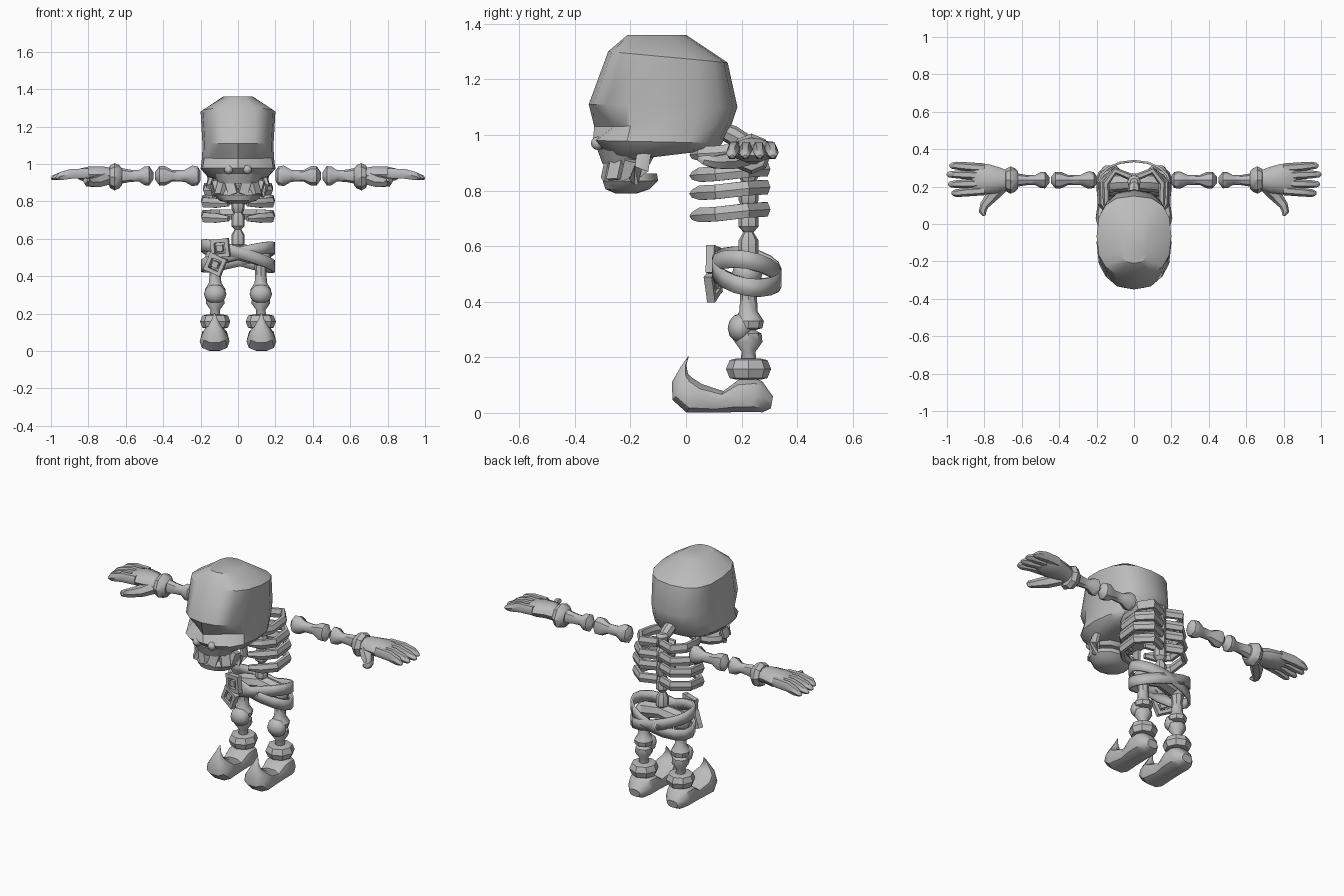
import bpy, bmesh, math
from mathutils import Vector, Matrix

if "Cube" in bpy.data.objects:
    bpy.data.objects.remove(bpy.data.objects["Cube"])

grey = bpy.data.materials.new("bone_grey")
grey.diffuse_color = (0.5, 0.5, 0.5, 1)
grey.use_nodes = True
grey.node_tree.nodes["Principled BSDF"].inputs["Base Color"].default_value = grey.diffuse_color


def finish(name, bm, angle=40):
    bmesh.ops.recalc_face_normals(bm, faces=bm.faces[:])
    me = bpy.data.meshes.new(name)
    bm.to_mesh(me)
    bm.free()
    me.materials.append(grey)
    ob = bpy.data.objects.new(name, me)
    bpy.context.collection.objects.link(ob)
    bpy.ops.object.select_all(action='DESELECT')
    ob.select_set(True)
    bpy.context.view_layer.objects.active = ob
    bpy.ops.object.shade_smooth_by_angle(angle=math.radians(angle))
    return ob


def loft(name, rings, n=8, power=1.0, shape=None, angle=40):
    """Skin rings given as (centre, U, V)."""
    bm = bmesh.new()
    loops = []
    for i, (c, u, v) in enumerate(rings):
        loop = []
        for k in range(n):
            a = 2 * math.pi * k / n
            co, si = [math.copysign(abs(f) ** power, f) if abs(f) > 1e-6 else 0
                      for f in (math.cos(a), math.sin(a))]
            p = Vector(c) + Vector(u) * co + Vector(v) * si
            if shape:
                p = shape(i, p)
            loop.append(bm.verts.new(p))
        loops.append(loop)
    for a, b in zip(loops, loops[1:]):
        for k in range(n):
            bm.faces.new((a[k], a[(k + 1) % n], b[(k + 1) % n], b[k]))
    bm.faces.new(loops[0])
    bm.faces.new(loops[-1])
    return finish(name, bm, angle)


def tube(name, pts, n=8, angle=40):
    """Tube through (x, y, z, half_width, half_height) points."""
    ps = [Vector(p[:3]) for p in pts]
    rings = []
    for i, p in enumerate(pts):
        t = (ps[min(i + 1, len(ps) - 1)] - ps[max(i - 1, 0)]).normalized()
        up = Vector((0, 0, 1)) if abs(t.z) < 0.8 else Vector((0, 1, 0))
        u = t.cross(up).normalized()
        rings.append((ps[i], u * p[3], u.cross(t).normalized() * p[4]))
    return loft(name, rings, n, angle=angle)


def box(name, loc, size, rot=(0, 0, 0), bevel=0.0):
    bm = bmesh.new()
    bmesh.ops.create_cube(bm, size=1)
    m = Matrix.Translation(loc)
    for a, ax in zip(rot, 'XYZ'):
        m = m @ Matrix.Rotation(math.radians(a), 4, ax)
    bmesh.ops.transform(bm, matrix=m @ Matrix.Diagonal((*size, 1)), verts=bm.verts[:])
    return finish(name, bm, 20)


def ball(name, loc, size):
    bm = bmesh.new()
    bmesh.ops.create_uvsphere(bm, u_segments=8, v_segments=6, radius=1)
    bmesh.ops.transform(bm, matrix=Matrix.Translation(loc) @ Matrix.Diagonal((*size, 1)),
                        verts=bm.verts[:])
    return finish(name, bm, 60)


# Skull: stacked tilted sections (front y, front z, back y, back z, half width)
sections = [(-.21, 1.36, .0, 1.36, .08), (-.28, 1.30, .15, 1.26, .20),
            (-.35, 1.11, .185, 1.10, .19), (-.33, 1.03, .165, 1.04, .192),
            (-.335, .98, .13, .97, .20), (-.285, .925, .12, .955, .17),
            (-.24, .905, .05, .94, .12)]
skull_rings = [((0, (f + b) / 2, (zf + zb) / 2), (w, 0, 0), (0, (f - b) / 2, (zf - zb) / 2))
               for f, zf, b, zb, w in sections]


def sockets(i, p):
    if i == 3 and p.y < -.2 and .05 < abs(p.x) < .16:
        p.y += .055
    return p


loft("skull", skull_rings, 16, 0.78, sockets, 35)

# Upper jaw, lower jaw and teeth
loft("upper_jaw", [((0, -.21, .95), (.14, 0, 0), (0, .11, 0)),
                   ((0, -.215, .895), (.105, 0, 0), (0, .085, 0))], 12)
loft("lower_jaw", [((0, -.195, .862), (.12, 0, 0), (0, .09, .0)),
                   ((0, -.20, .835), (.13, 0, 0), (0, .10, 0)),
                   ((0, -.21, .805), (.10, 0, 0), (0, .08, 0)),
                   ((0, -.215, .79), (.05, 0, 0), (0, .04, 0))], 12)
for i, a in enumerate((-85, -50, -17, 17, 50, 85)):
    r = math.radians(a)
    box("tooth", (.115 * math.sin(r), -.195 - .085 * math.cos(r), .872),
        (.05, .035, .075), (-12, 15 if i % 2 else -15, a))

for s in (1, -1):
    side = "right_" if s > 0 else "left_"
    ball(side + "eye", (s * .05, -.318, .97), (.024, .024, .024))
    # Jaw hinge
    tube(side + "jaw_hinge", [(s * .12, -.19, .84, .018, .03), (s * .155, -.16, .88, .018, .03),
                              (s * .14, -.15, .94, .018, .03)], 6)

    # Ribs: angular bars from the spine round to the front
    for z, w in ((.94, .17), (.865, .19), (.80, .20), (.72, .20)):
        path = [(.015, .25, .01), (.10, .285, .012), (w - .02, .22, .008),
                (w - .022, .11, -.005), (.12, .055, -.008), (.05, .03, -.012)]
        tube(side + "rib", [(s * x, y, z + dz, .019, .03 if i < 5 else .016)
                            for i, (x, y, dz) in enumerate(path)], 6, 30)

    # Arm bones
    upper = [(.20, .025), (.215, .05), (.245, .055), (.285, .032), (.35, .03),
             (.39, .052), (.42, .052), (.445, .018)]
    lower = [(.452, .018), (.475, .052), (.50, .05), (.53, .03), (.58, .033), (.64, .045)]
    for part, prof in (("upper_arm", upper), ("forearm", lower)):
        tube(side + part, [(s * x, .235, .937, r * .85, r) for x, r in prof])

    # Glove: cuff, palm, fingers, thumb
    tube(side + "glove_cuff", [(s * x, .235, .932, r, r) for x, r in
                               ((.62, .045), (.635, .062), (.66, .073), (.685, .06), (.69, .04))], 8)
    tube(side + "palm", [(s * .67, .235, .935, .05, .045), (s * .73, .235, .945, .07, .045),
                         (s * .79, .24, .945, .082, .045), (s * .84, .24, .945, .083, .034),
                         (s * .865, .24, .945, .075, .02)], 10)
    for y0, y1, x1 in ((.30, .312, .985), (.26, .265, 1.0), (.218, .213, .992), (.178, .165, .975)):
        tube(side + "finger", [(s * .80, y0, .95, .024, .03), (s * .89, (y0 + y1) / 2, .948, .024, .03),
                               (s * .95, y1, .935, .021, .025), (s * (x1 - .01), y1, .926, .016, .014),
                               (s * x1, y1, .922, .008, .006)], 6, 50)
    tube(side + "thumb", [(s * .70, .21, .925, .035, .04), (s * .755, .155, .905, .035, .033),
                          (s * .80, .10, .902, .024, .025), (s * .81, .065, .91, .02, .02),
                          (s * .80, .045, .915, .008, .008)], 6, 50)

    # Leg bones: thigh, kneecap, shin
    x = s * .122
    ball(side + "hip_joint", (x, .22, .50), (.055, .055, .05))
    tube(side + "thigh", [(x, .225, z, r, r) for z, r in
                          ((.50, .04), (.42, .03), (.365, .033), (.33, .055), (.305, .05), (.297, .02))])
    ball(side + "kneecap", (x, .195, .305), (.06, .045, .052))
    tube(side + "shin", [(x, .225, z, r, r) for z, r in
                         ((.30, .02), (.285, .047), (.255, .05), (.22, .025), (.15, .032))])

    # Boot: rolled cuff and curled toe (bottom y,z / top y,z / half width)
    tube(side + "boot_cuff", [(x, .225, z, r, r) for z, r in
                              ((.195, .045), (.19, .068), (.158, .081), (.125, .068), (.12, .045))], 8)
    boot = [(.305, .015, .313, .06, .035), (.275, 0, .275, .115, .066), (.24, 0, .25, .128, .077),
            (.17, 0, .19, .122, .075), (.10, 0, .135, .08, .068), (.0, 0, .06, .105, .08),
            (-.05, .045, .025, .127, .068), (-.052, .11, .008, .142, .04), (-.02, .165, .002, .172, .016),
            (.008, .205, .010, .203, .002)]
    x0 = s * .125
    loft(side + "boot", [((x0, (b + t) / 2, (zb + zt) / 2), (w, 0, 0), (0, (t - b) / 2, (zt - zb) / 2))
                         for b, zb, t, zt, w in boot], 10, 0.8)

# Spine and neck
spine = [(.55, .02), (.57, .036), (.62, .036), (.65, .018), (.67, .036), (.72, .036), (.74, .024),
         (.765, .036), (.81, .036), (.83, .024), (.85, .036), (.90, .036), (.92, .024), (.94, .036),
         (.985, .036), (1.0, .02)]
tube("spine", [(0, .225, z, r, r) for z, r in spine], 8, 30)
tube("neck", [(0, .22, .97, .03, .03), (0, .165, 1.0, .035, .035), (0, .10, 1.03, .025, .025)], 8)

# Pelvis bone
tube("pelvis", [(-.15, .22, .50, .03, .03), (-.11, .22, .51, .05, .05), (0, .225, .53, .045, .045),
                (.11, .22, .51, .05, .05), (.15, .22, .50, .03, .03)], 8)

# Two crossing belts
for z0, slope in ((.508, -.28), (.503, .24)):
    bm = bmesh.new()
    n, rings = 16, []
    for k in range(n):
        a = 2 * math.pi * k / n
        cx, cy = .198 * math.cos(a), .218 + .125 * math.sin(a)
        z = z0 + slope * cx - .02 * math.sin(a)
        rings.append([bm.verts.new((cx, cy, z + d)) for d in (-.032, .032)])
    for k in range(n):
        a, b = rings[k], rings[(k + 1) % n]
        bm.faces.new((a[0], b[0], b[1], a[1]))
    belt = finish("belt", bm)
    mod = belt.modifiers.new("thickness", 'SOLIDIFY')
    mod.thickness = .012

# Buckles: square frames with a centre plate
for bx, bz, tilt, yaw in ((-.095, .55, 6, -14), (-.12, .463, -24, -18)):
    rot = Matrix.Translation((bx, .098, bz)) @ Matrix.Rotation(math.radians(yaw), 4, 'Z') \
        @ Matrix.Rotation(math.radians(-tilt), 4, 'Y')
    for k in range(5):
        if k < 4:
            m = rot @ Matrix.Rotation(k * math.pi / 2, 4, 'Y') @ Matrix.Translation((0, 0, .039))
            dims = (.10, .03, .02, 1)
        else:
            m, dims = rot, (.034, .028, .034, 1)
        bm = bmesh.new()
        bmesh.ops.create_cube(bm, size=1)
        bmesh.ops.transform(bm, matrix=m @ Matrix.Diagonal(dims), verts=bm.verts[:])
        finish("buckle_frame" if k < 4 else "buckle_plate", bm, 20)
